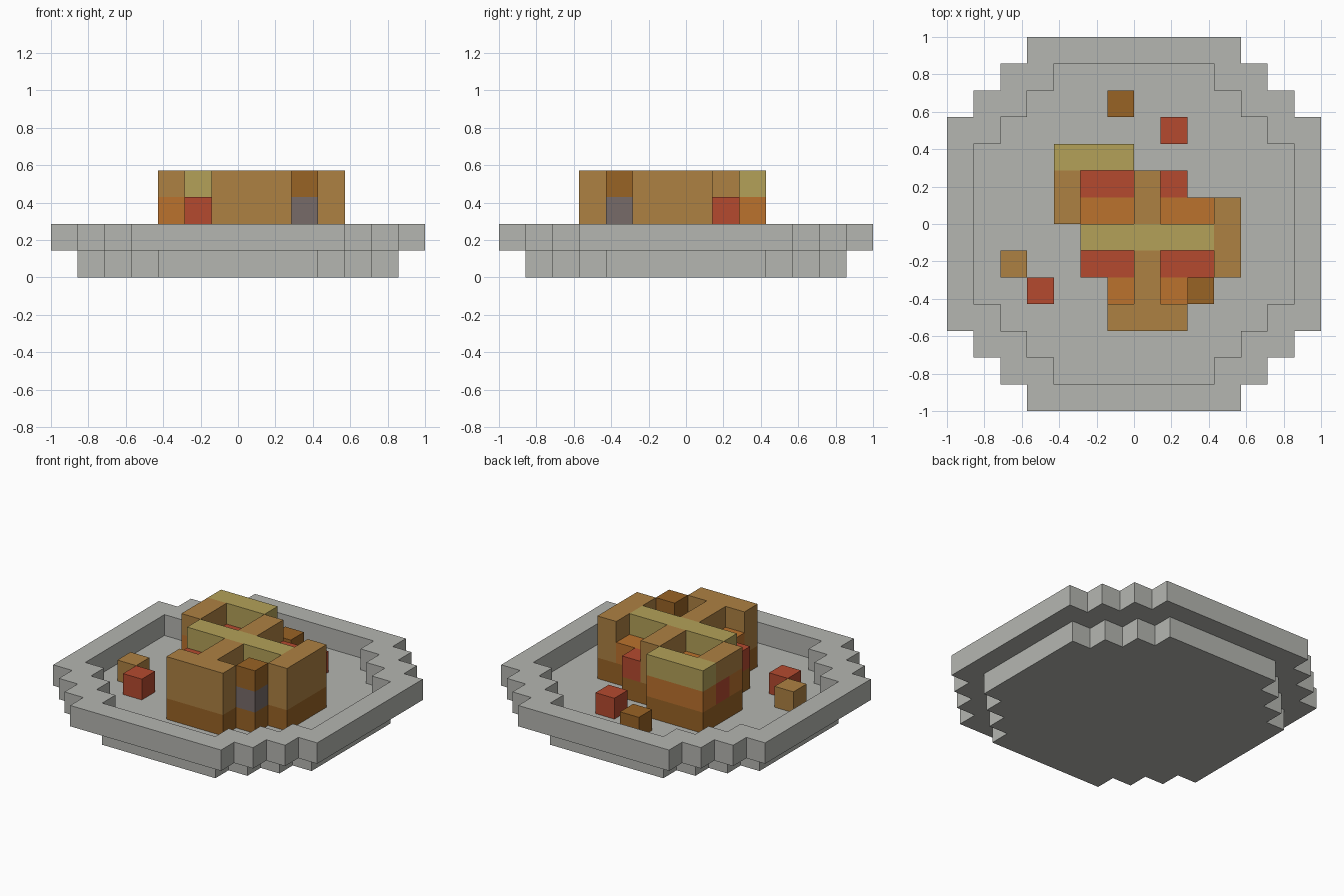
import bpy, bmesh

cube = bpy.data.objects.get("Cube")
if cube:
    bpy.data.objects.remove(cube, do_unlink=True)

U = 1 / 7  # size of one block


def linear(c):
    c /= 255
    return c / 12.92 if c <= 0.04045 else ((c + 0.055) / 1.055) ** 2.4


def material(name, rgb):
    m = bpy.data.materials.new(name)
    col = (*[linear(c) for c in rgb], 1)
    m.diffuse_color = col
    m.use_nodes = True
    m.node_tree.nodes["Principled BSDF"].inputs["Base Color"].default_value = col
    return m


STONE = material("stone grey", (181, 182, 177))
WOOD = material("light wood", (174, 129, 66))
BARK = material("dark wood", (153, 99, 37))
STRAW = material("straw yellow", (179, 161, 88))
ORANGE = material("ember orange", (187, 114, 45))
RED = material("ember red", (181, 74, 47))
ASH = material("ash grey", (119, 107, 105))


def finish(name, bm, mat):
    bmesh.ops.recalc_face_normals(bm, faces=bm.faces)
    bmesh.ops.scale(bm, vec=(U, U, U), verts=bm.verts)
    me = bpy.data.meshes.new(name)
    bm.to_mesh(me)
    bm.free()
    me.materials.append(mat)
    ob = bpy.data.objects.new(name, me)
    bpy.context.collection.objects.link(ob)
    return ob


def block(name, mat, x, y, z):
    """Box covering the inclusive block ranges x and y on layer z."""
    bm = bmesh.new()
    bmesh.ops.create_cube(bm, size=1)
    size = (x[1] - x[0] + 1, y[1] - y[0] + 1, 1)
    bmesh.ops.scale(bm, vec=size, verts=bm.verts)
    bmesh.ops.translate(bm, verts=bm.verts, vec=(
        (x[0] + x[1] + 1) / 2, (y[0] + y[1] + 1) / 2, z + 0.5))
    return finish(name, bm, mat)


def stepped_outline(r):
    """Stepped circle of radius r blocks, counter-clockwise."""
    quarter = [(r, r - 3), (r - 1, r - 3), (r - 1, r - 2), (r - 2, r - 2),
               (r - 2, r - 1), (r - 3, r - 1), (r - 3, r)]
    pts = []
    for _ in range(4):
        pts += quarter
        quarter = [(-b, a) for a, b in quarter]
    return pts


def extrude_up(bm):
    res = bmesh.ops.extrude_face_region(bm, geom=bm.faces[:])
    top = [v for v in res["geom"] if isinstance(v, bmesh.types.BMVert)]
    bmesh.ops.translate(bm, verts=top, vec=(0, 0, 1))


# Round stone floor
bm = bmesh.new()
bm.faces.new([bm.verts.new((x, y, 0)) for x, y in stepped_outline(6)])
extrude_up(bm)
finish("stone_floor", bm, STONE)

# Stone rim: a strip between two stepped outlines
bm = bmesh.new()
outer, inner = [[bm.verts.new((x, y, 1)) for x, y in stepped_outline(r)]
                for r in (7, 6)]
for k in range(len(outer)):
    n = (k + 1) % len(outer)
    bm.faces.new((outer[k], outer[n], inner[n], inner[k]))
extrude_up(bm)
finish("stone_rim", bm, STONE)

# Dark wood under the pile, one row per block of depth
bed = {2: (-3, -1), 1: (-3, 1), 0: (-3, 3), -1: (-2, 3),
       -2: (-2, 3), -3: (-1, 2), -4: (-1, 1)}
for y, x in bed.items():
    block("lower_wood_row", BARK, x, (y, y), 1)

# Glowing middle layer
for mat, x, y in [
    (ORANGE, (-3, -1), (2, 2)), (RED, (-3, -1), (1, 1)), (RED, (1, 1), (1, 1)),
    (ORANGE, (-3, -1), (0, 0)), (ORANGE, (1, 2), (0, 0)),
    (ORANGE, (-2, -1), (-1, -1)), (ORANGE, (1, 2), (-1, -1)),
    (RED, (-2, -1), (-2, -2)), (RED, (1, 2), (-2, -2)),
    (ORANGE, (-1, -1), (-3, -3)), (ORANGE, (1, 1), (-3, -3)),
]:
    block("ember", mat, x, y, 2)
block("ash_block", ASH, (2, 2), (-3, -3), 2)
block("middle_log", WOOD, (0, 0), (-3, 1), 2)
block("front_log_lower", WOOD, (-1, 1), (-4, -4), 2)
block("side_log_lower", WOOD, (3, 3), (-2, 0), 2)

# Top layer of logs
block("front_log_upper", WOOD, (-1, 1), (-4, -4), 3)
block("side_log_upper", WOOD, (3, 3), (-2, 0), 3)
block("centre_log_front", WOOD, (0, 0), (-3, -2), 3)
block("centre_log_back", WOOD, (0, 0), (0, 1), 3)
block("right_log", WOOD, (-3, -3), (0, 1), 3)
block("straw_beam", STRAW, (-2, 2), (-1, -1), 3)
block("back_straw_beam", STRAW, (-3, -1), (2, 2), 3)
block("post_top", BARK, (2, 2), (-3, -3), 3)

# Loose pieces on the floor
for name, mat, x, y in [("loose_bark", BARK, -1, 4), ("loose_ember", RED, 1, 3),
                        ("loose_wood", WOOD, -5, -2), ("loose_ember", RED, -4, -3)]:
    block(name, mat, (x, x), (y, y), 1)
